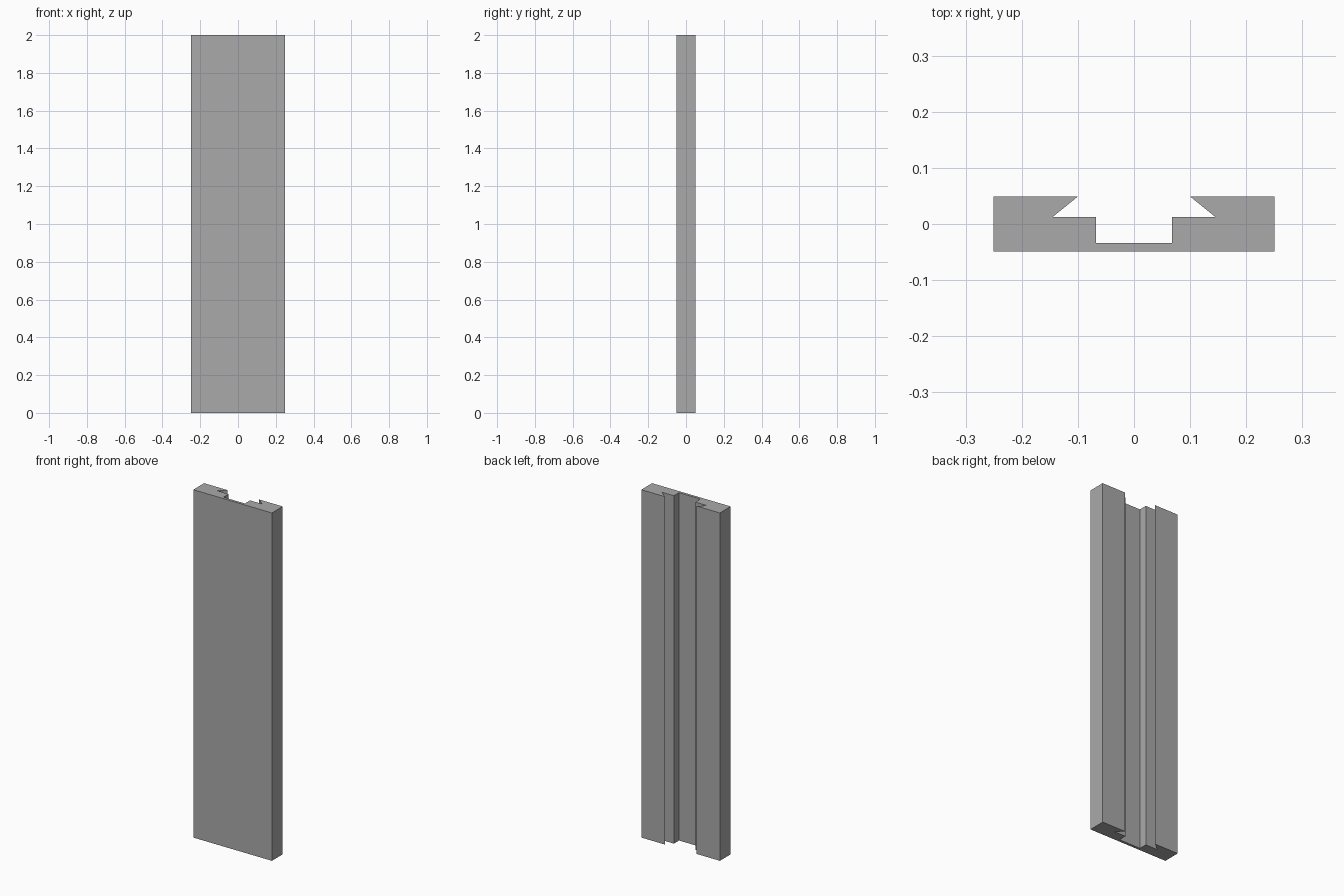
import bpy
import bmesh

cube = bpy.data.objects.get("Cube")
if cube:
    bpy.data.objects.remove(cube, do_unlink=True)

HEIGHT = 2.0

# Plain grey finish
grey = bpy.data.materials.new("plain_grey")
grey.use_nodes = True
colour = (0.4, 0.4, 0.4, 1.0)
grey.diffuse_color = colour
grey.node_tree.nodes["Principled BSDF"].inputs["Base Color"].default_value = colour

# Right half of the section: outer slab, dovetail lip, ledge, central channel
half = [(0.25, -0.049), (0.25, 0.049), (0.1, 0.049),
        (0.145, 0.0125), (0.068, 0.0125), (0.068, -0.034)]
profile = half + [(-x, y) for x, y in reversed(half)]

# Extrude the mirrored section upwards
bm = bmesh.new()
base = bm.faces.new([bm.verts.new((x, y, 0)) for x, y in profile])
extruded = bmesh.ops.extrude_face_region(bm, geom=[base], use_keep_orig=True)
top_verts = [g for g in extruded["geom"] if isinstance(g, bmesh.types.BMVert)]
bmesh.ops.translate(bm, verts=top_verts, vec=(0, 0, HEIGHT))
bmesh.ops.recalc_face_normals(bm, faces=bm.faces)

mesh = bpy.data.meshes.new("dovetail_rail")
bm.to_mesh(mesh)
bm.free()
mesh.materials.append(grey)
rail = bpy.data.objects.new("dovetail_rail", mesh)
bpy.context.collection.objects.link(rail)
